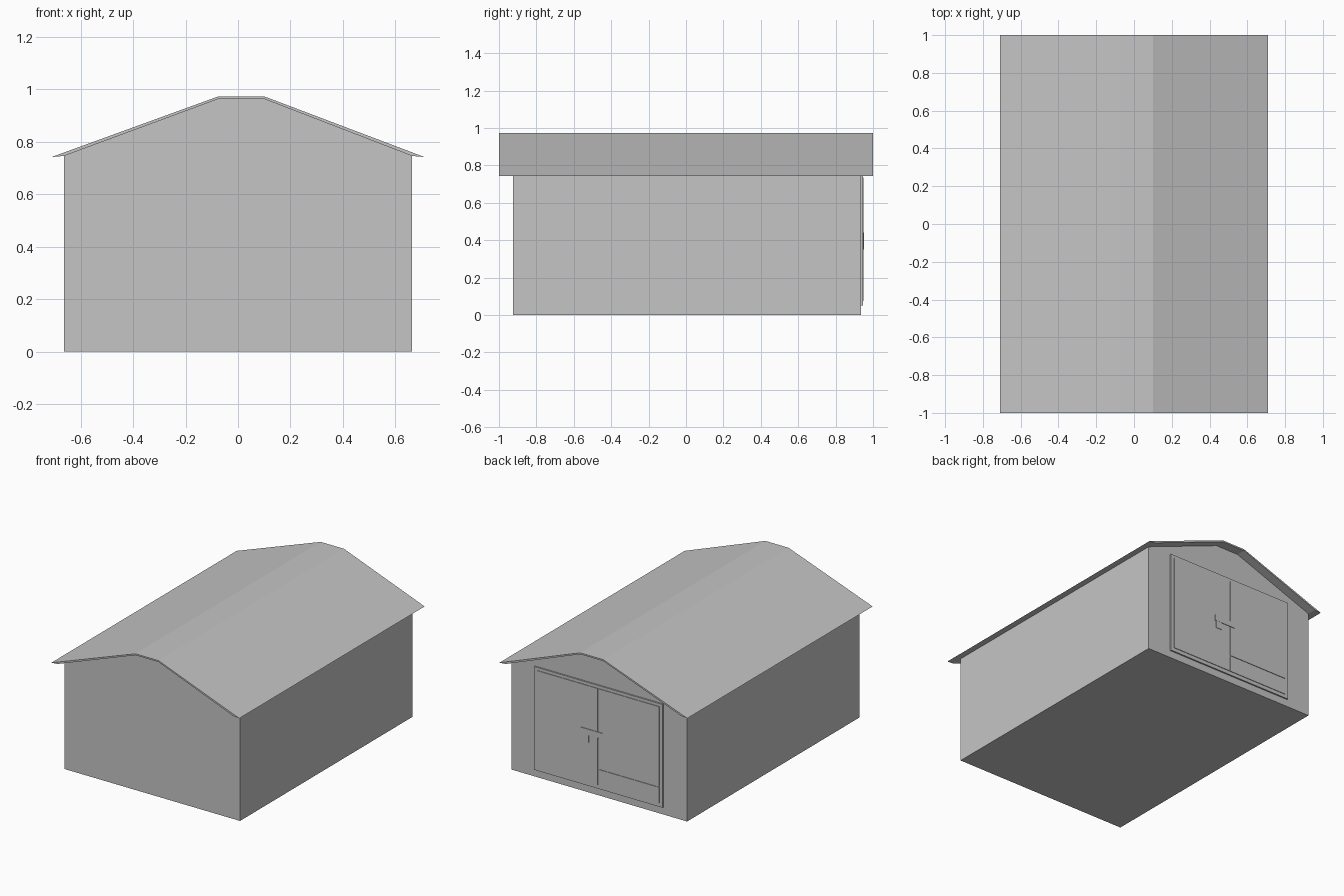
import bpy
import bmesh

cube = bpy.data.objects.get("Cube")
if cube:
    bpy.data.objects.remove(cube, do_unlink=True)

GREY = (0.56, 0.56, 0.56, 1.0)
grey = bpy.data.materials.new("plain_grey")
grey.use_nodes = True
grey.diffuse_color = GREY
grey.node_tree.nodes["Principled BSDF"].inputs["Base Color"].default_value = GREY


def prism(name, profile, y0, y1):
    """Extrude an (x, z) outline along y."""
    bm = bmesh.new()
    face = bm.faces.new([bm.verts.new((x, y0, z)) for x, z in profile])
    side = bmesh.ops.extrude_face_region(bm, geom=[face])["geom"]
    verts = [v for v in side if isinstance(v, bmesh.types.BMVert)]
    bmesh.ops.translate(bm, verts=verts, vec=(0, y1 - y0, 0))
    bmesh.ops.recalc_face_normals(bm, faces=bm.faces)
    mesh = bpy.data.meshes.new(name)
    bm.to_mesh(mesh)
    bm.free()
    mesh.materials.append(grey)
    obj = bpy.data.objects.new(name, mesh)
    bpy.context.collection.objects.link(obj)
    return obj


def panel(name, x0, x1, z0, z1, y0, y1):
    return prism(name, [(x0, z0), (x1, z0), (x1, z1), (x0, z1)], y0, y1)


# Walls with both gables, closed underneath
WALL_BACK = 0.935
under_roof = [(0.663, 0.746), (0.10, 0.963), (-0.075, 0.963), (-0.663, 0.746)]
prism("walls", [(-0.663, 0), (0.663, 0)] + under_roof, -0.925, WALL_BACK)

# Thin roof sheet with a flat ridge and pointed eaves
roof_top = [(-0.71, 0.742), (-0.075, 0.973), (0.10, 0.973), (0.71, 0.742)]
prism("roof", roof_top + under_roof, -1, 1)

# Double door on the back wall
FRAME_FACE = WALL_BACK + 0.010
LEAF_FACE = FRAME_FACE + 0.004
panel("door_frame", -0.485, 0.485, 0.05, 0.755, WALL_BACK - 0.01, FRAME_FACE)
panel("door_leaf_left", 0.004, 0.46, 0.075, 0.735, FRAME_FACE - 0.002, LEAF_FACE)
panel("door_leaf_right", -0.46, -0.004, 0.19, 0.735, FRAME_FACE - 0.002, LEAF_FACE)
panel("door_kick_board", -0.46, -0.004, 0.075, 0.184, FRAME_FACE - 0.002, LEAF_FACE)

# Latch across the seam, with its hanging lock
panel("latch_bar", -0.035, 0.125, 0.40, 0.44, LEAF_FACE - 0.002, LEAF_FACE + 0.004)
panel("latch_lock", 0.07, 0.115, 0.35, 0.40, LEAF_FACE - 0.002, LEAF_FACE + 0.003)
